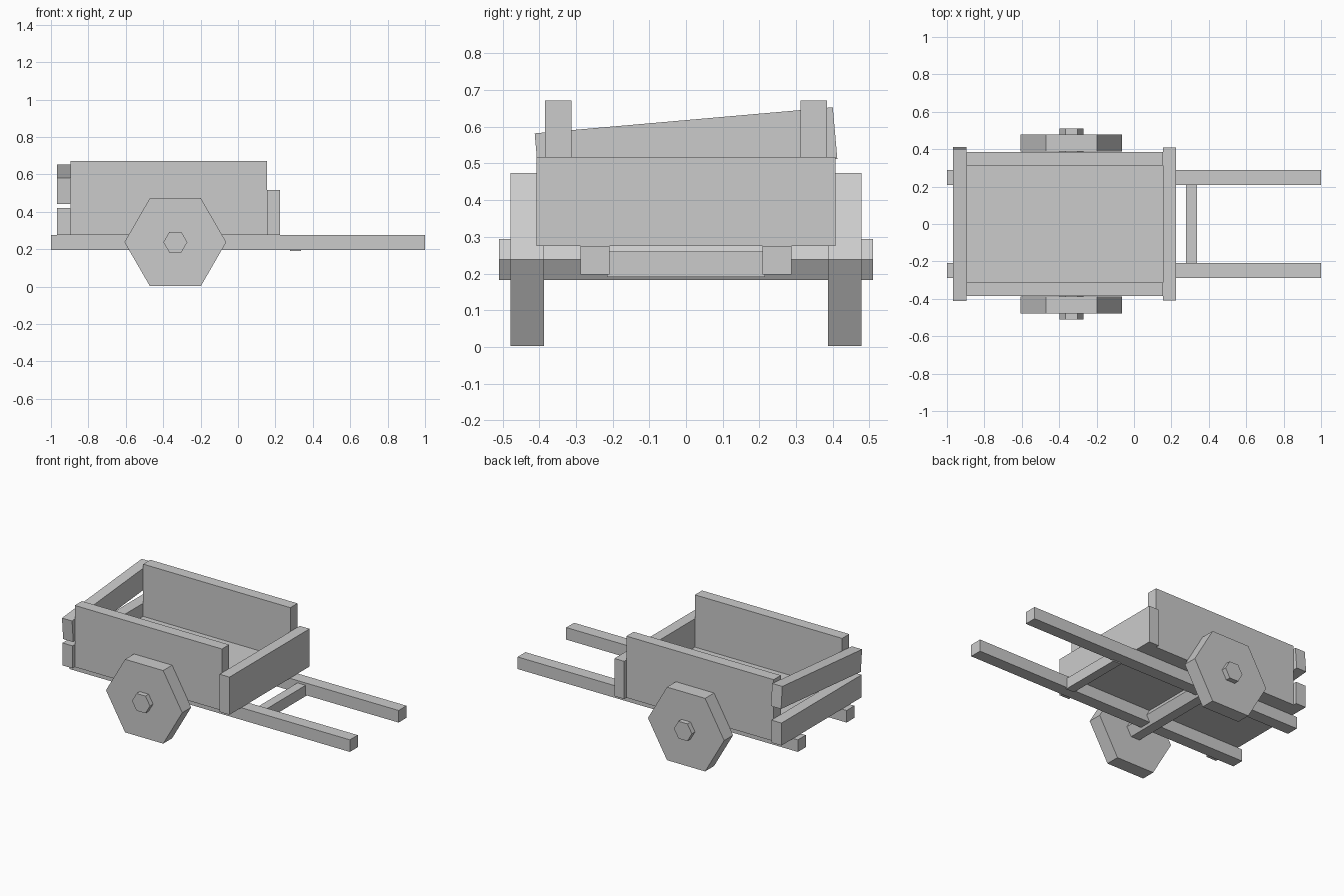
import bpy
import math

cube = bpy.data.objects.get("Cube")
if cube:
    bpy.data.objects.remove(cube, do_unlink=True)

# Single flat material
grey = bpy.data.materials.new("plain_grey")
grey.use_nodes = True
colour = (0.6, 0.6, 0.6, 1)
grey.diffuse_color = colour
grey.node_tree.nodes["Principled BSDF"].inputs["Base Color"].default_value = colour


def finish(name):
    obj = bpy.context.object
    obj.name = name
    obj.data.name = name
    obj.data.materials.append(grey)
    return obj


def plank(name, x, y, z, tilt=0):
    """Box spanning the given (low, high) ranges, optionally tilted about x."""
    bpy.ops.mesh.primitive_cube_add(
        size=1, location=[sum(r) / 2 for r in (x, y, z)])
    obj = finish(name)
    obj.scale = [r[1] - r[0] for r in (x, y, z)]
    obj.rotation_euler.x = math.radians(tilt)
    return obj


def hexagon(name, radius, y):
    """Six-sided prism along y, flat side up, centred on the axle line."""
    bpy.ops.mesh.primitive_cylinder_add(
        vertices=6, radius=radius, depth=y[1] - y[0],
        location=(-0.335, sum(y) / 2, 0.238), rotation=(math.pi / 2, 0, 0))
    obj = finish(name)
    # Turn a corner towards +x
    for v in obj.data.vertices:
        v.co.x, v.co.y = v.co.y, -v.co.x
    return obj


# Parts repeated on both sides
for side, s in (("left", 1), ("right", -1)):
    def span(a, b):
        return sorted((s * a, s * b))
    plank(f"{side}_shaft", (-1, 1), span(0.208, 0.288), (0.197, 0.275))
    plank(f"{side}_wall", (-0.895, 0.155), span(0.312, 0.385), (0.275, 0.672))
    hexagon(f"{side}_wheel", 0.272, span(0.387, 0.478))

# Bed and running gear
plank("floor", (-0.895, 0.155), (-0.312, 0.312), (0.275, 0.335))
hexagon("axle", 0.064, (-0.51, 0.51))
plank("shaft_crossbar", (0.278, 0.337), (-0.215, 0.215), (0.19, 0.26))

# End boards
plank("front_board", (0.155, 0.225), (-0.408, 0.408), (0.275, 0.518))
tail = (-0.967, -0.895)
plank("lower_tail_slat", tail, (-0.408, 0.408), (0.275, 0.42))
plank("crooked_tail_slat", tail, (-0.408, 0.408), (0.477, 0.618), tilt=5)
